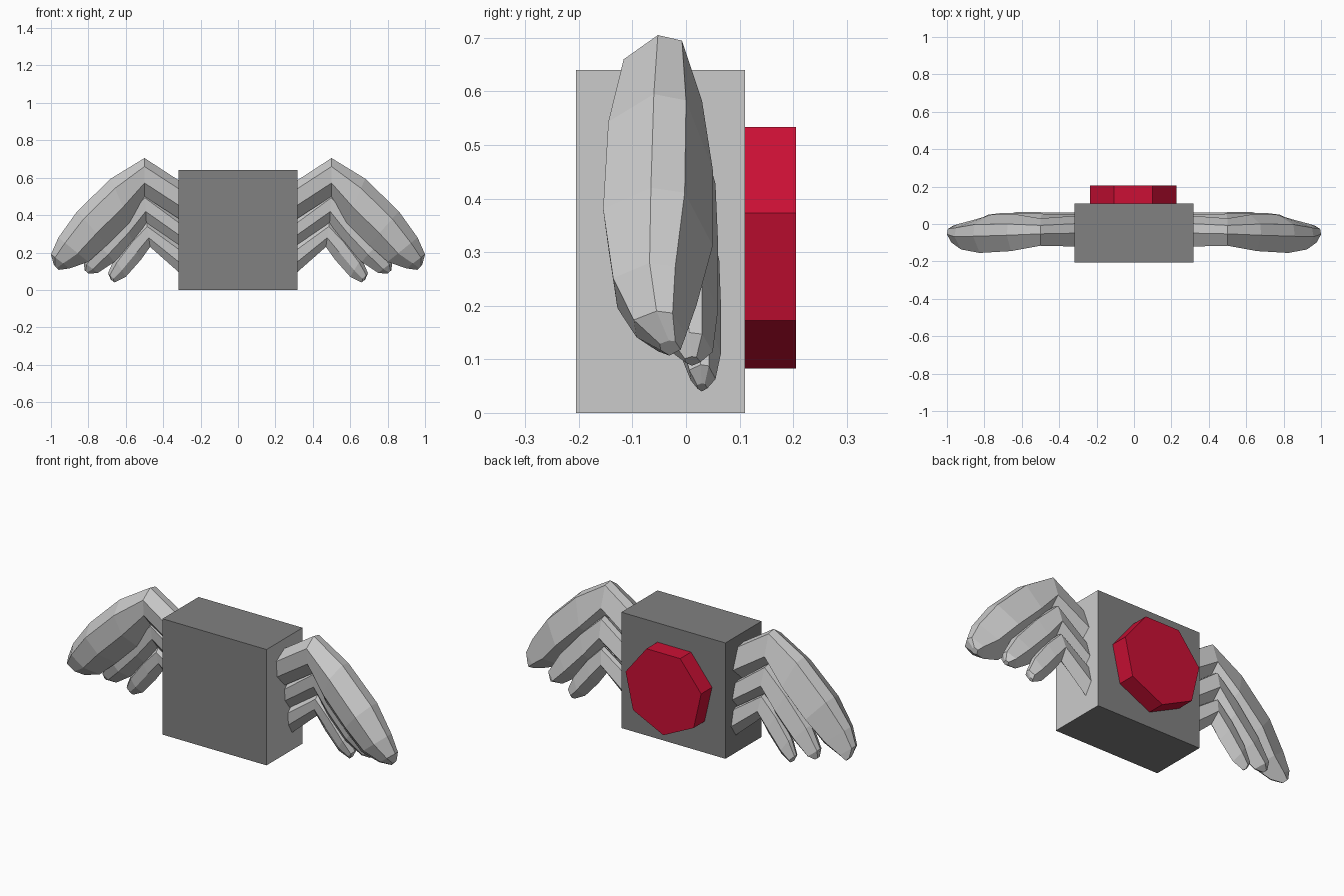
import bpy, bmesh, math

if "Cube" in bpy.data.objects:
    bpy.data.objects.remove(bpy.data.objects["Cube"])


def material(name, rgb):
    m = bpy.data.materials.new(name)
    m.diffuse_color = (*rgb, 1)
    m.use_nodes = True
    m.node_tree.nodes["Principled BSDF"].inputs["Base Color"].default_value = m.diffuse_color
    return m


dark_grey = material("dark grey", (0.22, 0.22, 0.22))
light_grey = material("light grey", (0.60, 0.60, 0.60))
crimson = material("crimson", (0.60, 0.005, 0.035))


def make_object(name, bm, *mats):
    bmesh.ops.recalc_face_normals(bm, faces=bm.faces)
    me = bpy.data.meshes.new(name)
    bm.to_mesh(me)
    bm.free()
    for m in mats:
        me.materials.append(m)
    ob = bpy.data.objects.new(name, me)
    bpy.context.collection.objects.link(ob)
    return ob


# Body block, with one paler side
bm = bmesh.new()
bmesh.ops.create_cube(bm, size=1)
for v in bm.verts:
    v.co = (v.co.x * 0.636, v.co.y * 0.315 - 0.0475, v.co.z * 0.64 + 0.32)
bm.normal_update()
for f in bm.faces:
    f.material_index = 1 if f.normal.x > 0.9 else 0
make_object("body", bm, dark_grey, light_grey)

# Seven-sided disc on the back, one corner pointing down
bm = bmesh.new()
ring = []
for y in (0.108, 0.205):
    ring.append([bm.verts.new((-0.005 + 0.237 * math.sin(a), y, 0.32 - 0.237 * math.cos(a)))
                 for a in (i * math.tau / 7 for i in range(7))])
for i in range(7):
    j = (i + 1) % 7
    bm.faces.new((ring[0][i], ring[0][j], ring[1][j], ring[1][i]))
for r in ring:
    bm.faces.new(r)
make_object("back_disc", bm, crimson)

# Feather cross-section: (height fraction from lower to upper edge, sideways fraction)
SECTION = [(0.95, 0.5), (1.0, -0.1), (0.78, -0.95), (0.35, -0.85), (0.0, -0.05), (0.4, 1.0)]

# Each station: upper x, upper z, lower x, lower z, centre y, half width
FEATHERS = {
    "upper_feather": [
        (0.30, 0.575, 0.30, 0.37, -0.04, 0.085), (0.50, 0.705, 0.50, 0.50, -0.045, 0.075),
        (0.68, 0.595, 0.58, 0.36, -0.05, 0.10), (0.86, 0.42, 0.70, 0.24, -0.055, 0.105),
        (0.96, 0.28, 0.80, 0.15, -0.06, 0.08), (1.00, 0.19, 0.90, 0.115, -0.05, 0.05),
        (0.985, 0.135, 0.96, 0.107, -0.03, 0.02)],
    "middle_feather": [
        (0.30, 0.38, 0.30, 0.23, 0.0, 0.05), (0.50, 0.53, 0.49, 0.36, 0.0, 0.055),
        (0.63, 0.41, 0.56, 0.25, 0.0, 0.06), (0.76, 0.26, 0.66, 0.15, 0.0, 0.06),
        (0.825, 0.15, 0.75, 0.09, 0.01, 0.04), (0.82, 0.105, 0.80, 0.088, 0.012, 0.015)],
    "lower_feather": [
        (0.30, 0.24, 0.30, 0.08, 0.02, 0.04), (0.49, 0.37, 0.47, 0.23, 0.02, 0.042),
        (0.58, 0.28, 0.52, 0.16, 0.022, 0.043), (0.66, 0.17, 0.60, 0.07, 0.025, 0.04),
        (0.695, 0.09, 0.65, 0.045, 0.03, 0.025), (0.68, 0.055, 0.66, 0.04, 0.03, 0.01)],
}


def feather(name, stations, side):
    """Loft the section through the stations: rooted arm, raised elbow, drooping tip."""
    bm = bmesh.new()
    rings = []
    for ux, uz, lx, lz, yc, yh in stations:
        rings.append([bm.verts.new((side * (lx + (ux - lx) * t), yc + yh * s, lz + (uz - lz) * t))
                      for t, s in SECTION])
    n = len(SECTION)
    for a, b in zip(rings, rings[1:]):
        for i in range(n):
            j = (i + 1) % n
            bm.faces.new((a[i], a[j], b[j], b[i]))
    bm.faces.new(rings[0])
    bm.faces.new(rings[-1])
    make_object(name, bm, light_grey)


# Mirrored pair of wings
for side, label in ((1, "right"), (-1, "left")):
    for part, stations in FEATHERS.items():
        feather(f"{label}_{part}", stations, side)
